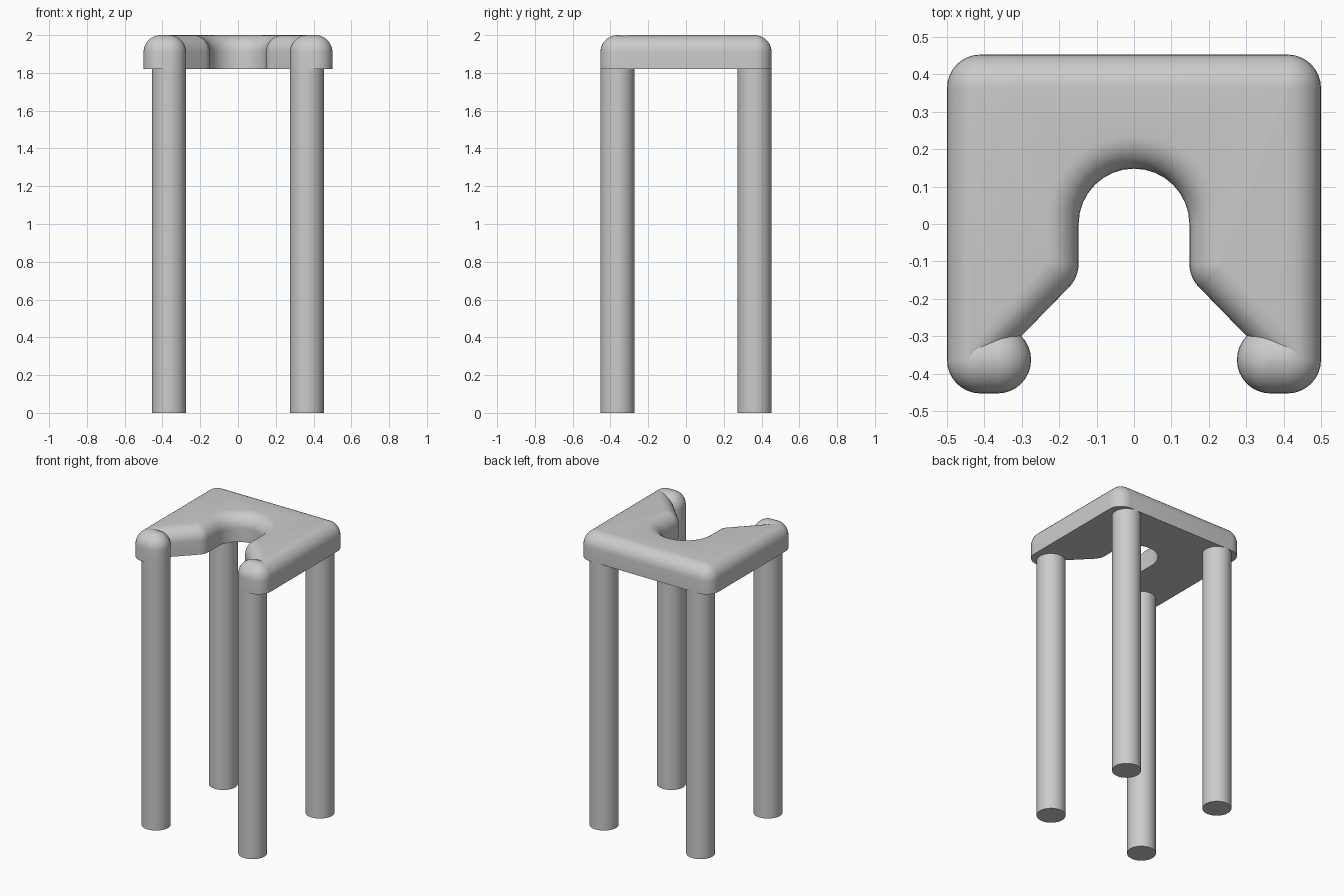
import bpy, bmesh
from math import sin, cos, pi, radians, sqrt

cube = bpy.data.objects.get("Cube")
if cube:
    bpy.data.objects.remove(cube)

R = 0.09             # edge rounding and leg radius
BOTTOM, TOP = 1.82, 2.0
LEG_X, LEG_Y = 0.365, 0.363
CORNER_X = 0.41      # centre of the outer corner arcs
HOLE = 0.148
STEPS = 8

grey = bpy.data.materials.new("plain grey")
grey.use_nodes = True
grey.diffuse_color = (0.6, 0.6, 0.6, 1)
grey.node_tree.nodes["Principled BSDF"].inputs["Base Color"].default_value = (0.6, 0.6, 0.6, 1)


def arc(cx, cy, r, start, end, n=STEPS):
    angles = [radians(start + (end - start) * i / n) for i in range(n + 1)]
    return [(cx + r * cos(a), cy + r * sin(a)) for a in angles]


def slab_outline(d):
    """Seat outline inset by d, right half mirrored to the left."""
    diagonal = d * sqrt(2)
    side = 0.5 - d
    y = max(-LEG_Y, diagonal - side)
    half = arc(0, 0, HOLE + d, 90, 0)
    half += arc(HOLE + R, -0.106, R - d, 180, 225)
    half += [(min(diagonal - y, side), y), (side, y)]
    half += arc(CORNER_X, LEG_Y, R - d, 0, 90)
    return half + [(-x, y) for x, y in reversed(half[1:])]


def tip_outline(d):
    """Stadium over a front leg, inset by d."""
    return (arc(CORNER_X, -LEG_Y, R - d, -90, 90, 2 * STEPS)
            + arc(LEG_X, -LEG_Y, R - d, 90, 270, 2 * STEPS))


def finish(bm, name):
    bmesh.ops.remove_doubles(bm, verts=bm.verts, dist=1e-5)
    bmesh.ops.recalc_face_normals(bm, faces=bm.faces)
    mesh = bpy.data.meshes.new(name)
    bm.to_mesh(mesh)
    bm.free()
    mesh.materials.append(grey)
    obj = bpy.data.objects.new(name, mesh)
    bpy.context.collection.objects.link(obj)
    bpy.ops.object.select_all(action='DESELECT')
    obj.select_set(True)
    bpy.context.view_layer.objects.active = obj
    bpy.ops.object.shade_smooth_by_angle(angle=radians(35))
    return obj


def rounded_plate(name, outline, side=1):
    """Stack inset outlines into a plate with a rounded top edge."""
    bm = bmesh.new()
    levels = [(0, BOTTOM)]
    for i in range(STEPS + 1):
        a = pi / 2 * i / STEPS
        levels.append((min(R * (1 - cos(a)), R * 0.99), TOP - R + R * sin(a)))
    rings = [[bm.verts.new((side * x, y, z)) for x, y in outline(d)] for d, z in levels]
    for low, high in zip(rings, rings[1:]):
        for i in range(len(low)):
            bm.faces.new((low[i - 1], low[i], high[i], high[i - 1]))
    bm.faces.new(rings[0])
    bm.faces.new(rings[-1])
    return finish(bm, name)


# Seat and the domed ends above the front legs
rounded_plate("seat", slab_outline)
for label, side in (("left", 1), ("right", -1)):
    rounded_plate("front_tip_" + label, tip_outline, side)

    # Legs
    for end, y in (("front", -LEG_Y), ("back", LEG_Y)):
        bm = bmesh.new()
        bmesh.ops.create_cone(bm, cap_ends=True, segments=32, radius1=R, radius2=R,
                              depth=BOTTOM + 0.02)
        bmesh.ops.translate(bm, verts=bm.verts,
                            vec=(side * LEG_X, y, (BOTTOM + 0.02) / 2))
        finish(bm, f"{end}_leg_{label}")
